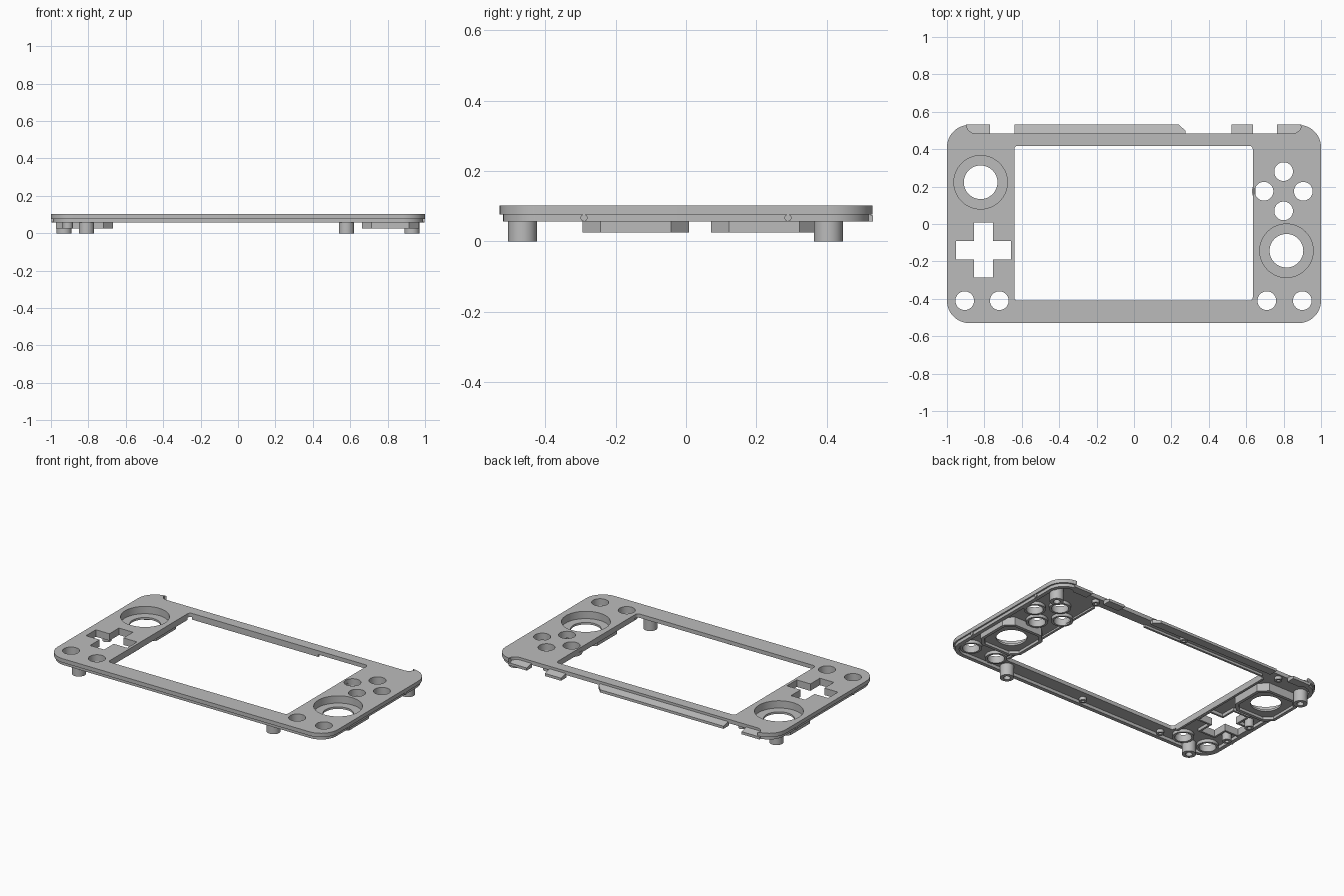
import bpy
from math import cos, sin, pi, radians

cube = bpy.data.objects.get("Cube")
if cube:
    bpy.data.objects.remove(cube, do_unlink=True)

grey = bpy.data.materials.new("shell grey")
grey.use_nodes = True
COLOUR = (0.5, 0.5, 0.5, 1)
grey.diffuse_color = COLOUR
grey.node_tree.nodes["Principled BSDF"].inputs["Base Color"].default_value = COLOUR

TOP, UNDER, RIM = 0.102, 0.077, 0.057     # plate top, plate underside, rim bottom
HALF_X, HALF_Y, CORNER = 1.0, 0.53, 0.12


# Outline helpers
def arc(cx, cy, r, a0, a1, n=12):
    angles = [radians(a0 + (a1 - a0) * i / n) for i in range(n + 1)]
    return [(cx + r * cos(a), cy + r * sin(a)) for a in angles]


def circle(cx, cy, r, n=40):
    return arc(cx, cy, r, 0, 360, n)[:-1]


def rect(x0, x1, y0, y1):
    return [(x0, y0), (x1, y0), (x1, y1), (x0, y1)]


def rounded(x0, x1, y0, y1, r):
    return (arc(x1 - r, y1 - r, r, 0, 90, 5) + arc(x0 + r, y1 - r, r, 90, 180, 5)
            + arc(x0 + r, y0 + r, r, 180, 270, 5) + arc(x1 - r, y0 + r, r, 270, 360, 5))


def octagon(cx, cy, h, c):
    pts = [(h, -c), (h, c), (c, h), (-c, h), (-h, c), (-h, -c), (-c, -h), (c, -h)]
    return [(cx + x, cy + y) for x, y in pts]


def cross(cx, cy, a, w):
    pts = [(a, -w), (a, w), (w, w), (w, a), (-w, a), (-w, w),
           (-a, w), (-a, -w), (-w, -w), (-w, -a), (w, -a), (w, -w)]
    return [(cx + x, cy + y) for x, y in pts]


def u_path(inset):
    """Open outline running from the back around both ends and the front."""
    x, y, r = HALF_X - CORNER, HALF_Y - CORNER, CORNER - inset
    return (arc(-x, y, r, 90, 180) + arc(-x, -y, r, 180, 270)
            + arc(x, -y, r, 270, 360) + arc(x, y, r, 0, 90))


def slab(name, loops, z0, z1):
    """Extrude a flat outline, with any inner loops as holes, between two heights."""
    curve = bpy.data.curves.new(name, "CURVE")
    curve.dimensions, curve.fill_mode = "2D", "BOTH"
    curve.extrude = (z1 - z0) / 2
    for pts in loops:
        s = curve.splines.new("POLY")
        s.points.add(len(pts) - 1)
        s.use_cyclic_u = True
        for p, (x, y) in zip(s.points, pts):
            p.co = (x, y, 0, 1)
    temp = bpy.data.objects.new(name + " outline", curve)
    bpy.context.collection.objects.link(temp)
    bpy.context.view_layer.update()
    graph = bpy.context.evaluated_depsgraph_get()
    mesh = bpy.data.meshes.new_from_object(temp.evaluated_get(graph))
    bpy.data.objects.remove(temp, do_unlink=True)
    for v in mesh.vertices:
        v.co.z += (z0 + z1) / 2
    return finish(name, mesh)


def finish(name, mesh):
    obj = bpy.data.objects.new(name, mesh)
    bpy.context.collection.objects.link(obj)
    mesh.materials.clear()
    mesh.materials.append(grey)
    bpy.ops.object.select_all(action="DESELECT")
    obj.select_set(True)
    bpy.context.view_layer.objects.active = obj
    bpy.ops.object.mode_set(mode="EDIT")
    bpy.ops.mesh.select_all(action="SELECT")
    bpy.ops.mesh.remove_doubles(threshold=0.0001)
    bpy.ops.mesh.normals_make_consistent(inside=False)
    bpy.ops.object.mode_set(mode="OBJECT")
    bpy.ops.object.shade_smooth_by_angle(angle=radians(30))
    return obj


BUTTONS = [(0.80, 0.28), (0.80, 0.07), (0.695, 0.175), (0.905, 0.175),
           (-0.905, -0.41), (-0.72, -0.41), (0.71, -0.41), (0.90, -0.41)]
STICKS = [(-0.82, 0.223), (0.815, -0.143)]
PAD = (-0.805, -0.14)

# Face plate with the screen window, control openings and back notch
notch = arc(0.90, 0.53, 0.045, 180, 270, 6)
notch = [(x, y) for x, y in notch]
notch_right = [(0.90, 0.528)] + arc(0.85, 0.53, 0.045, 0, -90, 6)
notch_left = [(-x, y) for x, y in reversed(notch_right)]
outline = u_path(0) + notch_right + notch_left
holes = [rounded(-0.64, 0.635, -0.41, 0.418, 0.018), cross(*PAD, 0.147, 0.05)]
holes += [circle(x, y, 0.05) for x, y in BUTTONS]
holes += [circle(x, y, 0.143, 56) for x, y in STICKS]
slab("face_plate", [outline] + holes, UNDER, TOP)

# Stepped rim below the plate
slab("lower_rim", [u_path(0.01) + u_path(0.035)[::-1]], RIM, UNDER)

# Collars around the buttons and the cross pad
for i, (x, y) in enumerate(BUTTONS):
    slab(f"button_collar_{i + 1}", [circle(x, y, 0.064), circle(x, y, 0.05)], RIM, UNDER)
slab("pad_collar", [cross(*PAD, 0.16, 0.063), cross(*PAD, 0.147, 0.05)], RIM, UNDER)

# Stick wells: round wall, floor with a hole, and an eight-sided skirt
for side, (x, y) in zip(("right", "left"), STICKS):
    outer = octagon(x, y, 0.152, 0.1)
    slab(f"{side}_stick_wall", [outer, circle(x, y, 0.143, 56)], 0.055, UNDER)
    slab(f"{side}_stick_floor", [outer, circle(x, y, 0.09, 48)], 0.042, 0.055)
    slab(f"{side}_stick_skirt", [outer, octagon(x, y, 0.132, 0.09)], 0.025, 0.042)

# Screw posts, short pad posts and low bosses
for i, (x, y) in enumerate([(0.93, 0.405), (-0.93, 0.405), (0.58, -0.465), (-0.81, -0.465)]):
    slab(f"screw_post_{i + 1}", [circle(x, y, 0.041), circle(x, y, 0.02)], 0, UNDER)
for i, y in enumerate((-0.24, -0.037)):
    slab(f"pad_post_{i + 1}", [circle(-0.91, y, 0.027), circle(-0.91, y, 0.012)], 0.025, UNDER)
for i, (x, y) in enumerate([(0, -0.465), (-0.59, -0.465), (0, 0.452), (0.675, 0.455), (-0.72, 0.455)]):
    slab(f"boss_{i + 1}", [circle(x, y, 0.022, 24), circle(x, y, 0.01, 24)], RIM, UNDER)

# Ridges along the window edge
slab("window_ridge_back", [rect(-0.62, 0.28, 0.418, 0.432)], 0.062, UNDER)
slab("window_ridge_right", [rect(-0.655, -0.64, -0.38, 0.4)], 0.062, UNDER)
slab("window_ridge_left", [rect(0.635, 0.65, -0.38, 0.4)], 0.066, UNDER)

# Sloping flaps along the back edge
FRONT, BACK = 0.478, 0.532
flaps = {
    "long_flap": [(-0.64, FRONT), (0.275, FRONT), (0.275, 0.498), (0.24, BACK), (-0.64, BACK)],
    "narrow_flap": rect(0.52, 0.635, FRONT, BACK),
    "left_corner_flap": [(0.765, FRONT), (0.865, FRONT), (0.885, 0.495), (0.895, BACK), (0.765, BACK)],
    "right_corner_flap": [(-0.77, BACK), (-0.9, BACK), (-0.885, 0.495), (-0.865, FRONT), (-0.77, FRONT)],
}
for name, pts in flaps.items():
    flap = slab(name, [pts], RIM, 0.088)
    for v in flap.data.vertices:
        if v.co.z > UNDER:
            v.co.z -= 0.014 * (v.co.y - FRONT) / (BACK - FRONT)

# Clip bumps on both ends
for sx in (-1, 1):
    for sy in (-1, 1):
        bpy.ops.mesh.primitive_cylinder_add(vertices=20, radius=0.01, depth=0.02,
                                            location=(sx * 0.986, sy * 0.29, 0.067),
                                            rotation=(0, pi / 2, 0))
        bump = bpy.context.object
        bump.name = f"{'left' if sx > 0 else 'right'}_clip_{'back' if sy > 0 else 'front'}"
        bump.data.materials.append(grey)
        bpy.ops.object.shade_smooth_by_angle(angle=radians(30))
